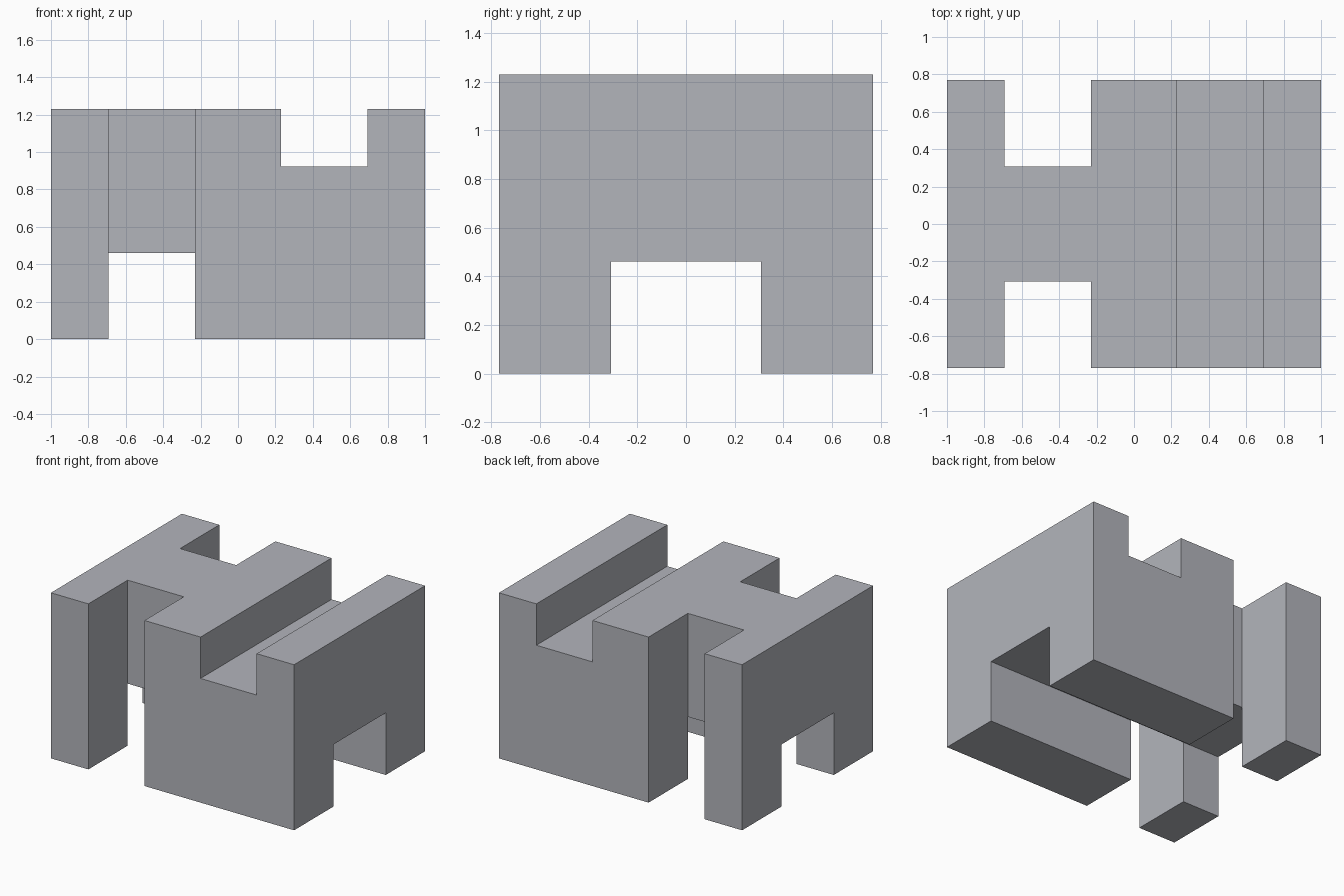
import bpy

if "Cube" in bpy.data.objects:
    bpy.data.objects.remove(bpy.data.objects["Cube"])

U = 1 / 13  # the model sits on a grid of 26 x 20 x 16 units


def box(name, lo, hi):
    """Axis-aligned box between two corners given in grid units."""
    bpy.ops.mesh.primitive_cube_add(size=1)
    ob = bpy.context.object
    ob.name = name
    for v in ob.data.vertices:
        v.co = [(lo[i] if v.co[i] < 0 else hi[i]) * U for i in range(3)]
    return ob


# Solid block in a cool grey
body = box("notched_block", (-13, -10, 0), (13, 10, 16))
grey = bpy.data.materials.new("cool_grey")
grey.diffuse_color = (0.45, 0.46, 0.50, 1)
grey.use_nodes = True
grey.node_tree.nodes["Principled BSDF"].inputs["Base Color"].default_value = grey.diffuse_color
body.data.materials.append(grey)

# Notches: top groove, front and back slots, bottom tunnel
cutters = [box("top_groove_cutter", (3, -12, 12), (9, 12, 18))]
for side, y0, y1 in (("front", -12, -4), ("back", 4, 12)):
    cutters.append(box(side + "_slot_cutter", (-9, y0, -2), (-3, y1, 18)))
cutters.append(box("tunnel_cutter", (-15, -4, -2), (15, 4, 6)))

for cutter in cutters:
    cutter.data.materials.append(grey)
    mod = body.modifiers.new(cutter.name, 'BOOLEAN')
    mod.operation = 'DIFFERENCE'
    mod.solver = 'EXACT'
    mod.object = cutter
    cutter.hide_render = True

# Apply the cuts and drop the helpers
bpy.ops.object.select_all(action='DESELECT')
bpy.context.view_layer.objects.active = body
body.select_set(True)
for cutter in cutters:
    bpy.ops.object.modifier_apply(modifier=cutter.name)
    bpy.data.objects.remove(cutter)
